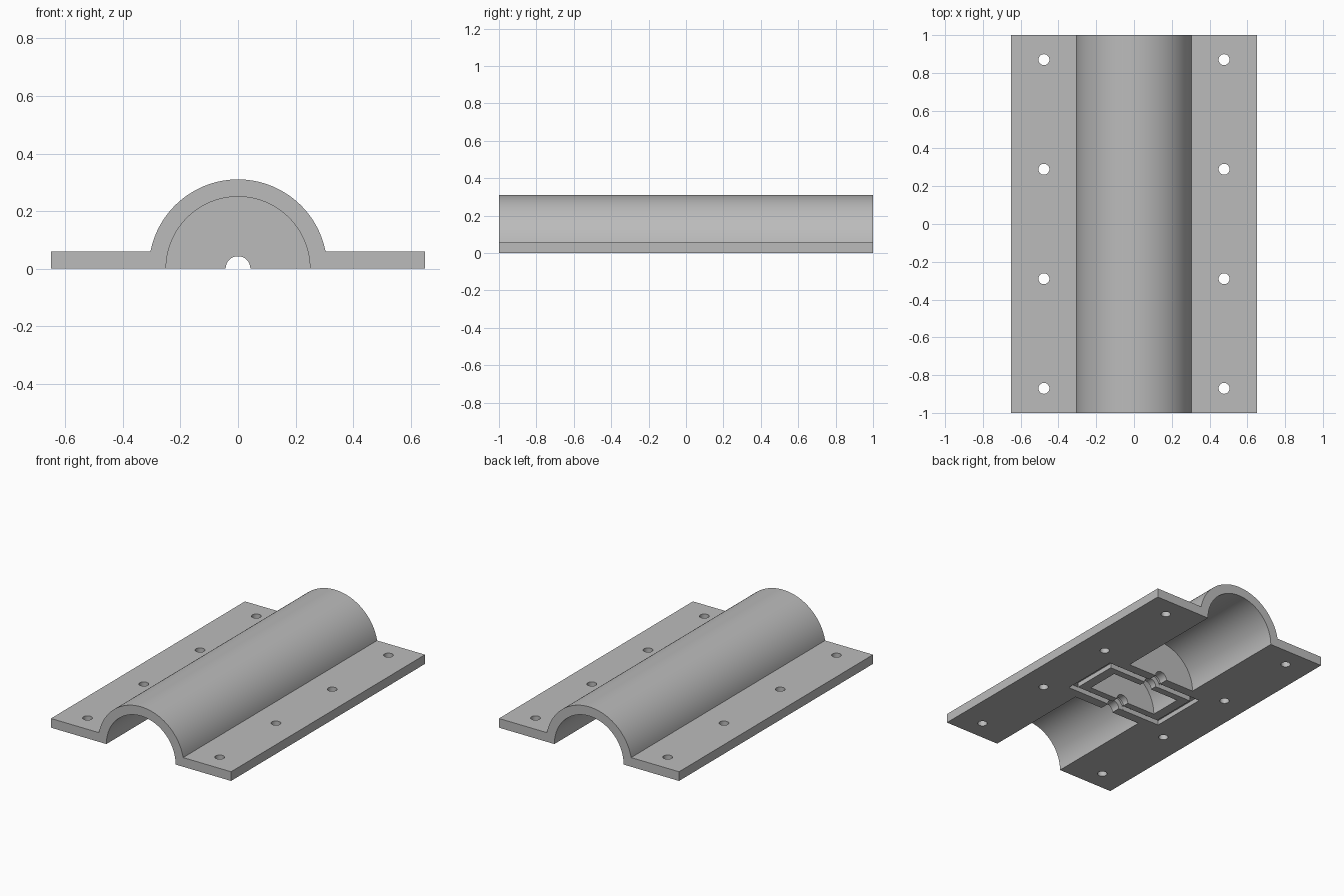
import bpy, bmesh, math
from mathutils import Matrix

cube = bpy.data.objects.get("Cube")
if cube:
    bpy.data.objects.remove(cube, do_unlink=True)

HALF_W, HALF_L, FLANGE = 0.65, 1.0, 0.06
R_OUT, R_IN = 0.31, 0.25
WALL_IN, WALL_OUT = 0.11, 0.257       # sealed bulkheads, along y
SEAL_X, SEAL_Y, SEAL_W, SEAL_D = 0.335, 0.175, 0.04, 0.03
R_SHAFT, R_GLAND = 0.043, 0.075

grey = bpy.data.materials.new("plain grey")
grey.diffuse_color = (0.5, 0.5, 0.5, 1)
grey.use_nodes = True
grey.node_tree.nodes["Principled BSDF"].inputs["Base Color"].default_value = (0.5, 0.5, 0.5, 1)


def make_object(name, bm):
    bmesh.ops.recalc_face_normals(bm, faces=bm.faces)
    mesh = bpy.data.meshes.new(name)
    bm.to_mesh(mesh)
    bm.free()
    mesh.materials.append(grey)
    obj = bpy.data.objects.new(name, mesh)
    bpy.context.collection.objects.link(obj)
    return obj


def cut(name, bm):
    """Subtract a closed mesh from the housing."""
    cutter = make_object(name, bm)
    cutter.hide_render = True
    mod = housing.modifiers.new(name, 'BOOLEAN')
    mod.operation, mod.solver, mod.object = 'DIFFERENCE', 'EXACT', cutter
    bpy.ops.object.modifier_apply(modifier=mod.name)
    bpy.data.objects.remove(cutter, do_unlink=True)


def cut_cylinder(name, radius, y0, y1, segments):
    bm = bmesh.new()
    place = Matrix.Translation((0, (y0 + y1) / 2, 0)) @ Matrix.Rotation(math.pi / 2, 4, 'X')
    bmesh.ops.create_cone(bm, cap_ends=True, segments=segments, radius1=radius,
                          radius2=radius, depth=y1 - y0, matrix=place)
    cut(name, bm)


def cut_box(name, x, y, sx, sy):
    bm = bmesh.new()
    place = Matrix.Translation((x, y, 0)) @ Matrix.Diagonal((sx, sy, 2 * SEAL_D, 1))
    bmesh.ops.create_cube(bm, size=1, matrix=place)
    cut(name, bm)


# Housing: flanged half-round section extruded along y
start = math.asin(FLANGE / R_OUT)
steps = 64
profile = [(-HALF_W, 0), (HALF_W, 0), (HALF_W, FLANGE)]
for i in range(steps + 1):
    a = start + (math.pi - 2 * start) * i / steps
    profile.append((R_OUT * math.cos(a), R_OUT * math.sin(a)))
profile.append((-HALF_W, FLANGE))
bm = bmesh.new()
end = bm.faces.new([bm.verts.new((x, -HALF_L, z)) for x, z in profile])
extruded = bmesh.ops.extrude_face_region(bm, geom=[end])["geom"]
bmesh.ops.translate(bm, vec=(0, 2 * HALF_L, 0),
                    verts=[v for v in extruded if isinstance(v, bmesh.types.BMVert)])
housing = make_object("half_round_housing", bm)
bpy.context.view_layer.objects.active = housing
housing.select_set(True)

# Open bores at both ends and the closed middle chamber
cut_cylinder("front_bore", R_IN, -1.1, -WALL_OUT, 96)
cut_cylinder("back_bore", R_IN, WALL_OUT, 1.1, 96)
cut_cylinder("chamber", R_IN, -WALL_IN, WALL_IN, 96)

# Cable passage through both bulkheads
cut_cylinder("cable_passage", R_SHAFT, -0.4, 0.4, 32)

# Rectangular seal groove, widening round the cable
for s in (-1, 1):
    cut_box("side_groove", s * SEAL_X, 0, SEAL_W, 2 * SEAL_Y + SEAL_W - 0.001)
    cut_box("end_groove", 0, s * SEAL_Y, 2 * SEAL_X + 0.01, SEAL_W)
    cut_cylinder("gland_groove", R_GLAND, s * SEAL_Y - SEAL_W / 2 - 0.001,
                 s * SEAL_Y + SEAL_W / 2 + 0.001, 32)

# Bolt holes in the flanges
bm = bmesh.new()
for x in (-0.477, 0.477):
    for y in (-0.87, -0.29, 0.29, 0.87):
        bmesh.ops.create_cone(bm, cap_ends=True, segments=32, radius1=0.029, radius2=0.029,
                              depth=0.3, matrix=Matrix.Translation((x, y, 0)))
cut("bolt_holes", bm)

bpy.ops.object.shade_smooth_by_angle(angle=math.radians(30))
